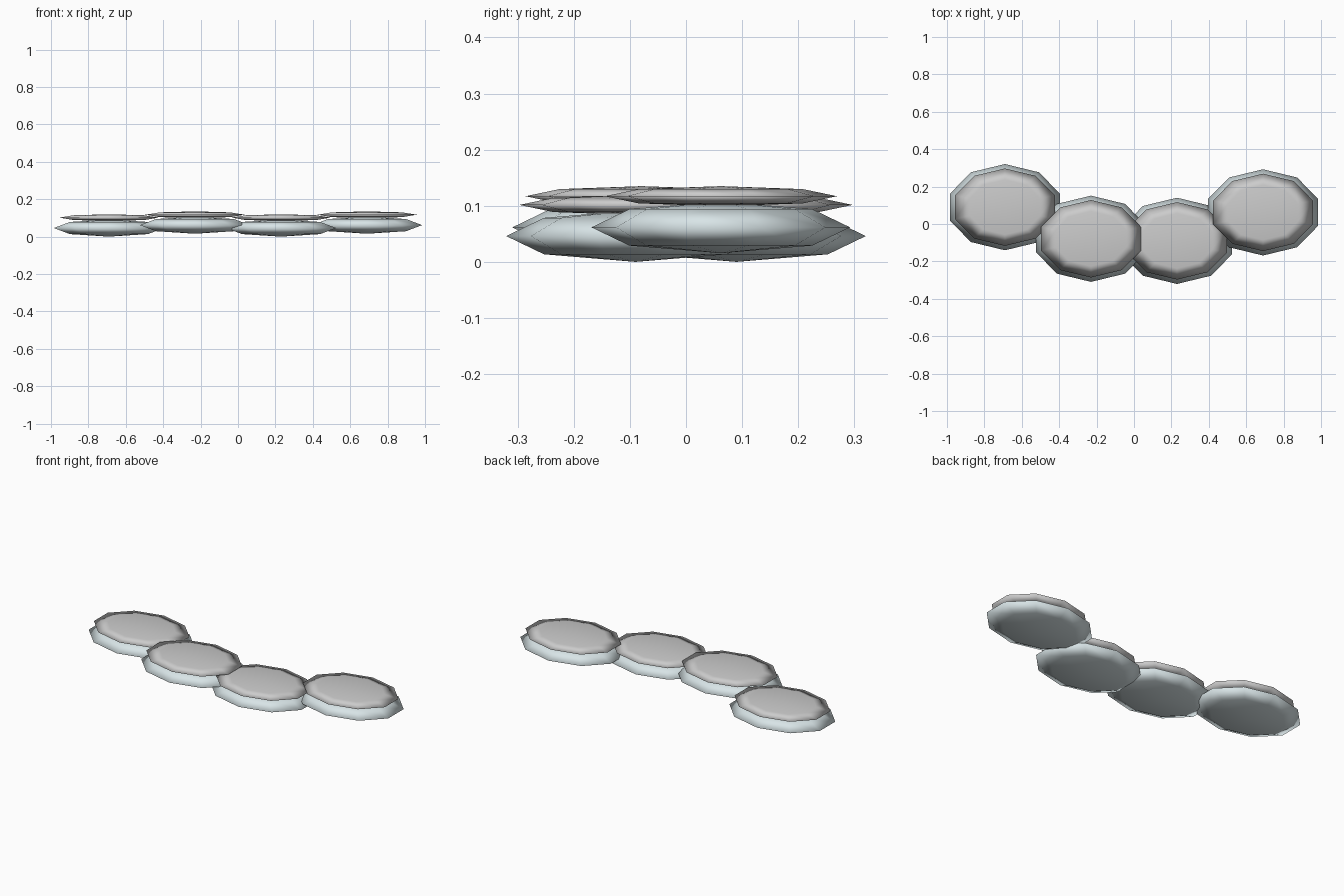
import bpy

if "Cube" in bpy.data.objects:
    bpy.data.objects.remove(bpy.data.objects["Cube"])


def material(name, rgb):
    m = bpy.data.materials.new(name)
    m.diffuse_color = (*rgb, 1)
    m.use_nodes = True
    m.node_tree.nodes["Principled BSDF"].inputs["Base Color"].default_value = m.diffuse_color
    return m


base_mat = material("pale_blue", (0.69, 0.78, 0.80))
cap_mat = material("off_white", (0.84, 0.84, 0.86))


def pad(name, loc, size, mat):
    # squashed low-poly sphere: ten sides, four bands
    bpy.ops.mesh.primitive_uv_sphere_add(segments=10, ring_count=4, radius=1, location=loc)
    ob = bpy.context.object
    ob.name = name
    ob.scale = size
    bpy.ops.object.transform_apply(location=False, rotation=False, scale=True)
    bpy.ops.object.shade_smooth()
    ob.data.materials.append(mat)


# four overlapping flat stones, alternating low and high, each with a thin cap
for i, (x, y) in enumerate([(-0.69, 0.09), (-0.23, -0.079), (0.23, -0.09), (0.69, 0.062)]):
    lift = 0.0155 * (i % 2)
    pad(f"stone_base_{i + 1}", (x, y, 0.046 + lift), (0.31, 0.2305, 0.046), base_mat)
    pad(f"stone_cap_{i + 1}", (x, y, 0.1015 + lift), (0.28, 0.207, 0.018), cap_mat)
